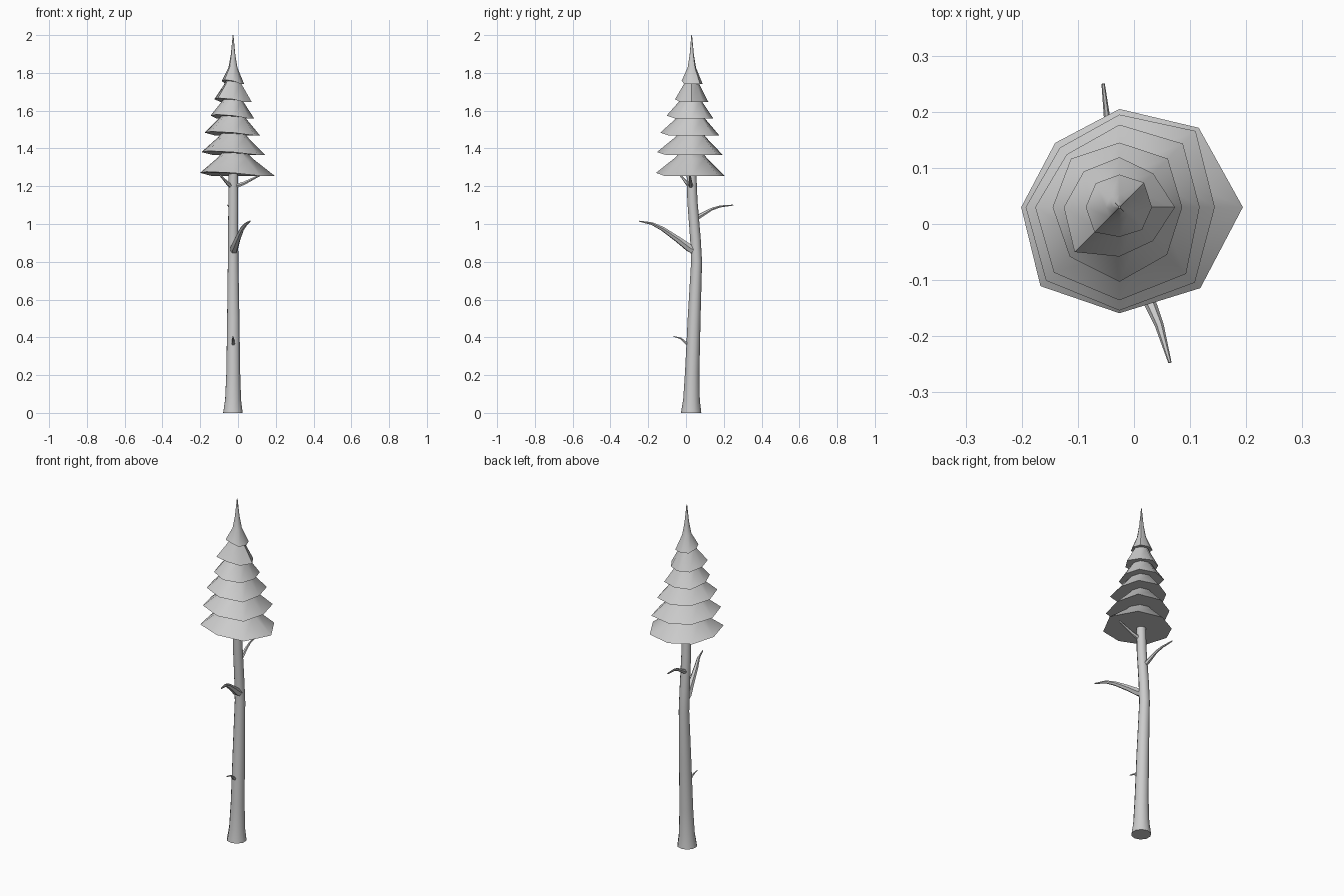
import bpy, bmesh, math
from mathutils import Vector

if "Cube" in bpy.data.objects:
    bpy.data.objects.remove(bpy.data.objects["Cube"])


def loft(name, rings, angle=50):
    """Skin a list of equal-length rings of points, capping both ends."""
    bm = bmesh.new()
    rows = [[bm.verts.new(p) for p in ring] for ring in rings]
    n = len(rows[0])
    for a, b in zip(rows, rows[1:]):
        for i in range(n):
            j = (i + 1) % n
            bm.faces.new((a[i], a[j], b[j], b[i]))
    bm.faces.new(rows[0][::-1])
    bm.faces.new(rows[-1])
    bmesh.ops.remove_doubles(bm, verts=bm.verts, dist=0.0001)
    bmesh.ops.recalc_face_normals(bm, faces=bm.faces)
    me = bpy.data.meshes.new(name)
    bm.to_mesh(me)
    bm.free()
    ob = bpy.data.objects.new(name, me)
    bpy.context.collection.objects.link(ob)
    bpy.ops.object.select_all(action='DESELECT')
    ob.select_set(True)
    bpy.context.view_layer.objects.active = ob
    bpy.ops.object.shade_smooth_by_angle(angle=math.radians(angle))
    return ob


def tube(name, path, sides):
    """Tapered tube along (x, y, z, radius) points."""
    pts = [Vector(p[:3]) for p in path]
    rings = []
    for k, p in enumerate(pts):
        d = (pts[min(k + 1, len(pts) - 1)] - pts[max(k - 1, 0)]).normalized()
        if k == 0 and name == "trunk":
            d = Vector((0, 0, 1))
        u = d.cross(Vector((0.3, 1, 0)) if abs(d.z) > 0.9 else Vector((0, 0, 1))).normalized()
        v = d.cross(u)
        r = path[k][3]
        rings.append([p + r * (u * math.cos(t) + v * math.sin(t))
                      for t in (2 * math.pi * i / sides for i in range(sides))])
    return loft(name, rings)


# Trunk, flared at the foot and gently bowed
tube("trunk", [(-.027, .027, 0, .054), (-.026, .029, .07, .044), (-.025, .033, .22, .038),
               (-.025, .043, .5, .034), (-.026, .056, .8, .029), (-.026, .05, .92, .028),
               (-.025, .034, 1.12, .027), (-.025, .027, 1.33, .025)], 10)

# Bare branches
tube("large_branch", [(-.023, .05, .855, .022), (-.02, .015, .875, .022), (-.003, -.045, .92, .017),
                      (.022, -.125, .975, .012), (.045, -.18, 1.002, .008), (.064, -.247, 1.015, .003)], 6)
tube("back_branch", [(-.03, .035, 1.025, .014), (-.033, .07, 1.04, .013), (-.04, .135, 1.078, .008),
                     (-.047, .18, 1.093, .006), (-.055, .25, 1.1, .003)], 6)
tube("low_twig", [(-.025, .02, .355, .009), (-.025, .0, .37, .008), (-.026, -.028, .395, .005),
                  (-.027, -.067, .405, .002)], 6)
tube("left_twig", [(-.03, .025, 1.195, .012), (-.055, .005, 1.215, .009), (-.1, -.035, 1.265, .004)], 6)
tube("right_twig", [(-.015, .026, 1.2, .013), (.03, .024, 1.215, .01), (.08, .022, 1.24, .007),
                    (.13, .02, 1.265, .004)], 6)

# Foliage tiers: rim height, then eight rim radii counter-clockwise from +x
AXIS = Vector((-.026, .03, 0))
TIERS = [
    (1.255, (.220, .200, .175, .162, .175, .199, .189, .204)),
    (1.365, (.170, .192, .165, .150, .167, .185, .184, .190)),
    (1.468, (.143, .160, .147, .133, .150, .165, .166, .168)),
    (1.558, (.112, .122, .115, .122, .119, .125, .133, .120)),
    (1.645, (.099, .085, .089, .090, .099, .113, .088, .085)),
    (1.742, (.058, .062, .058, .060, .060, .063, .053, .057)),
]
for k, (z, radii) in enumerate(TIERS):
    last = k == len(TIERS) - 1
    profile = [(1, 0), (.4, .085), (.2, .155), (0, .258)] if last else [(1, 0), (.48, .09), (.2, .15), (0, .19)]
    rings = []
    for s, h in profile:
        ring = []
        for i, r in enumerate(radii):
            t = i * math.pi / 4
            lift = .022 * max(0, -math.cos(t - math.pi / 4)) * s * s
            ring.append(AXIS + Vector((r * s * math.cos(t), r * s * math.sin(t), z + h + lift)))
        rings.append(ring)
    # Collapse the apex ring to a tiny cap
    rings[-1] = [p + .002 * Vector((math.cos(i * math.pi / 4), math.sin(i * math.pi / 4), 0))
                 for i, p in enumerate(rings[-1])]
    loft("foliage_tier_%d" % (k + 1), rings)
